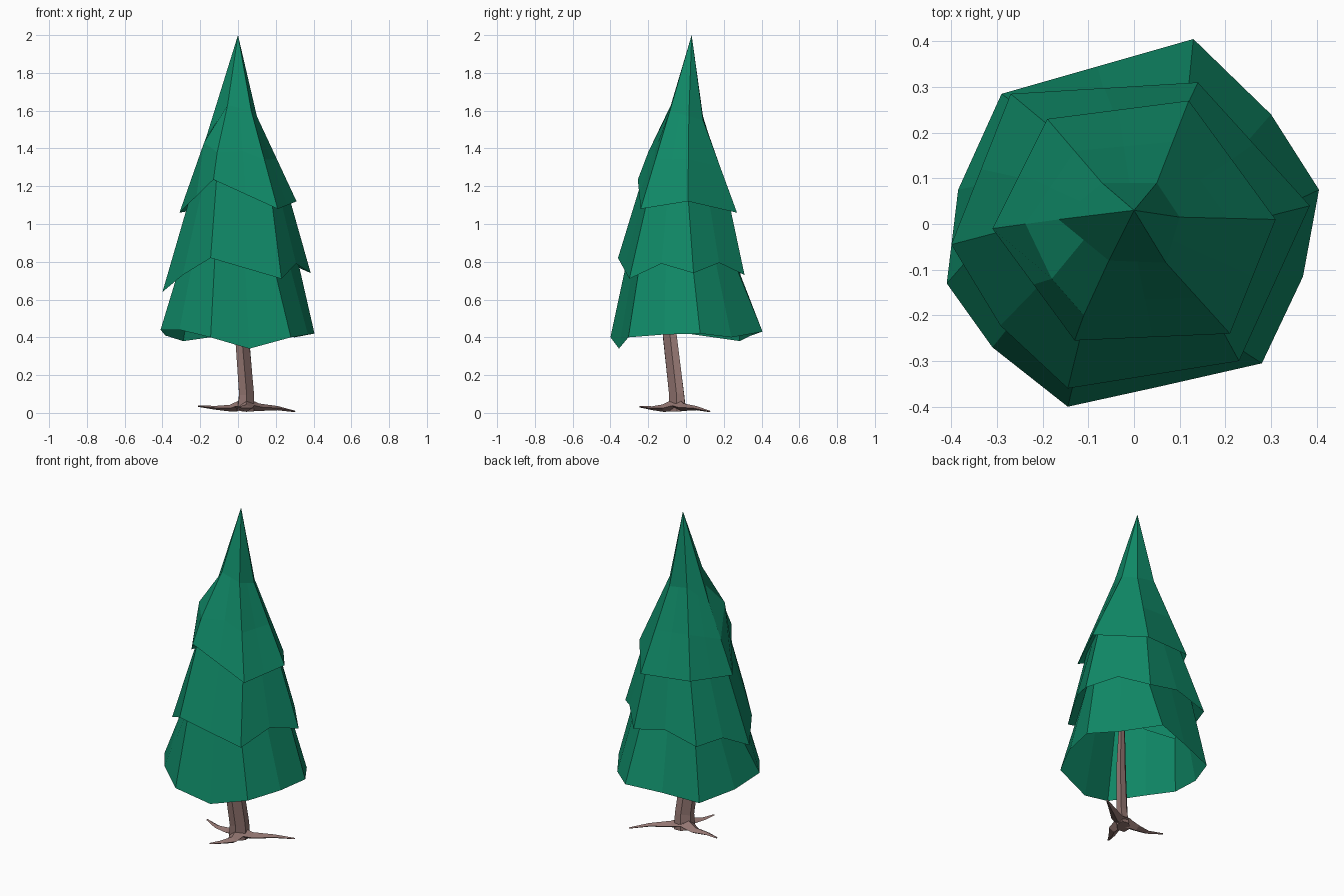
import bpy, bmesh, math
from mathutils import Vector

if "Cube" in bpy.data.objects:
    bpy.data.objects.remove(bpy.data.objects["Cube"])


def material(name, rgb):
    m = bpy.data.materials.new(name)
    m.diffuse_color = (*rgb, 1)
    m.use_nodes = True
    m.node_tree.nodes["Principled BSDF"].inputs["Base Color"].default_value = m.diffuse_color
    return m


def loft(name, groups, mat):
    """Skin lists of rings; a one-point ring closes to a tip."""
    bm = bmesh.new()
    for rings in groups:
        rows = [[bm.verts.new(p) for p in r] for r in rings]
        for a, b in zip(rows, rows[1:]):
            n = max(len(a), len(b))
            for i in range(n):
                j = (i + 1) % n
                if len(a) == 1:
                    bm.faces.new((a[0], b[i], b[j]))
                elif len(b) == 1:
                    bm.faces.new((a[i], b[0], a[j]))
                else:
                    bm.faces.new((a[i], b[i], b[j], a[j]))
    bmesh.ops.recalc_face_normals(bm, faces=bm.faces)
    me = bpy.data.meshes.new(name)
    bm.to_mesh(me)
    bm.free()
    me.materials.append(mat)
    ob = bpy.data.objects.new(name, me)
    bpy.context.collection.objects.link(ob)
    return ob


def with_midpoints(corners, lifts=(0,) * 6):
    """Six corners become twelve rim points, the middles lifted."""
    out = []
    for i, c in enumerate(corners):
        a, b = Vector(c), Vector(corners[(i + 1) % 6])
        out += [a, (a + b) / 2 + Vector((0, 0, lifts[i]))]
    return out


def tuck(ring, scale, rise):
    """Inner ring under a rim, where the next tier begins."""
    return [Vector((p.x * scale, p.y * scale, p.z + rise)) for p in ring]


def tube(path, sides):
    """Rings along (x, y, z, width radius, height radius) points."""
    pts = [Vector(p[:3]) for p in path]
    rings = []
    for k, p in enumerate(path):
        t = (pts[min(k + 1, len(pts) - 1)] - pts[max(k - 1, 0)]).normalized()
        ref = Vector((0, 0, 1)) if abs(t.z) < 0.7 else Vector((1, -1, 0))
        side = t.cross(ref).normalized()
        up = side.cross(t)
        rings.append([pts[k] + side * p[3] * math.cos(a) + up * p[4] * math.sin(a)
                      for a in (math.tau * i / sides for i in range(sides))])
    return [[pts[0]]] + rings + [[pts[-1]]]


green = material("needles", (0.005, 0.25, 0.135))
bark = material("bark", (0.29, 0.18, 0.165))

# Foliage: one open skirt stepping through three jagged tiers
crown = with_midpoints([(-.07, .09, 1.57), (.05, .09, 1.55), (.10, .015, 1.57),
                        (.07, -.085, 1.60), (-.055, -.08, 1.63), (-.165, .01, 1.47)])
top_rim = with_midpoints([(-.19, .23, 1.08), (.12, .27, 1.06), (.31, .01, 1.12),
                          (.21, -.24, 1.08), (-.13, -.255, 1.235), (-.31, -.01, 1.06)])
shoulder = [a.lerp(b, .5) for a, b in zip(crown, top_rim)]
shoulder[8] = Vector((-.11, -.20, 1.38))
shoulder[9] = Vector((-.18, -.12, 1.43))
mid_rim = with_midpoints([(-.27, .285, .72), (.14, .31, .73), (.385, .04, .74),
                          (.23, -.30, .71), (-.145, -.36, .82), (-.40, -.045, .64)],
                         (.05, .06, .065, 0, 0, .05))
mid_rim[9] += Vector((-.02, -.02, 0))
low_rim = [Vector(p) for p in (
    (-.29, .285, .38), (-.08, .345, .41), (.13, .405, .43), (.30, .24, .40),
    (.405, .075, .42), (.37, -.115, .415), (.28, -.305, .40), (.06, -.355, .34),
    (-.145, -.40, .40), (-.31, -.27, .44), (-.41, -.13, .44), (-.385, .075, .41))]
loft("foliage", [[[Vector((0, .03, 2))], crown, shoulder, top_rim, tuck(top_rim, .84, .06),
                  mid_rim, tuck(mid_rim, .82, .07), low_rim]], green)

# Leaning six-sided trunk, flattened on the diagonal
loft("trunk", [tube([(.04, -.045, .01, .06, .04), (.045, -.05, .10, .055, .033),
                     (.022, -.085, .40, .052, .028), (.0, -.105, .70, .03, .018)], 6)], bark)

# Three spreading roots, kinked and tapering
roots = [tube([(.04, -.045, .045, .05, .035), (.11, -.015, .03, .034, .02),
               (.21, .055, .025, .017, .011), (.30, .125, .008, .006, .004)], 4),
         tube([(.04, -.045, .045, .05, .035), (-.04, -.03, .025, .032, .018),
               (-.12, -.03, .027, .018, .01), (-.21, .0, .036, .006, .004)], 4),
         tube([(.04, -.045, .045, .05, .035), (.045, -.12, .025, .032, .02),
               (.01, -.18, .025, .018, .01), (-.02, -.245, .033, .006, .004)], 4)]
loft("roots", roots, bark)
